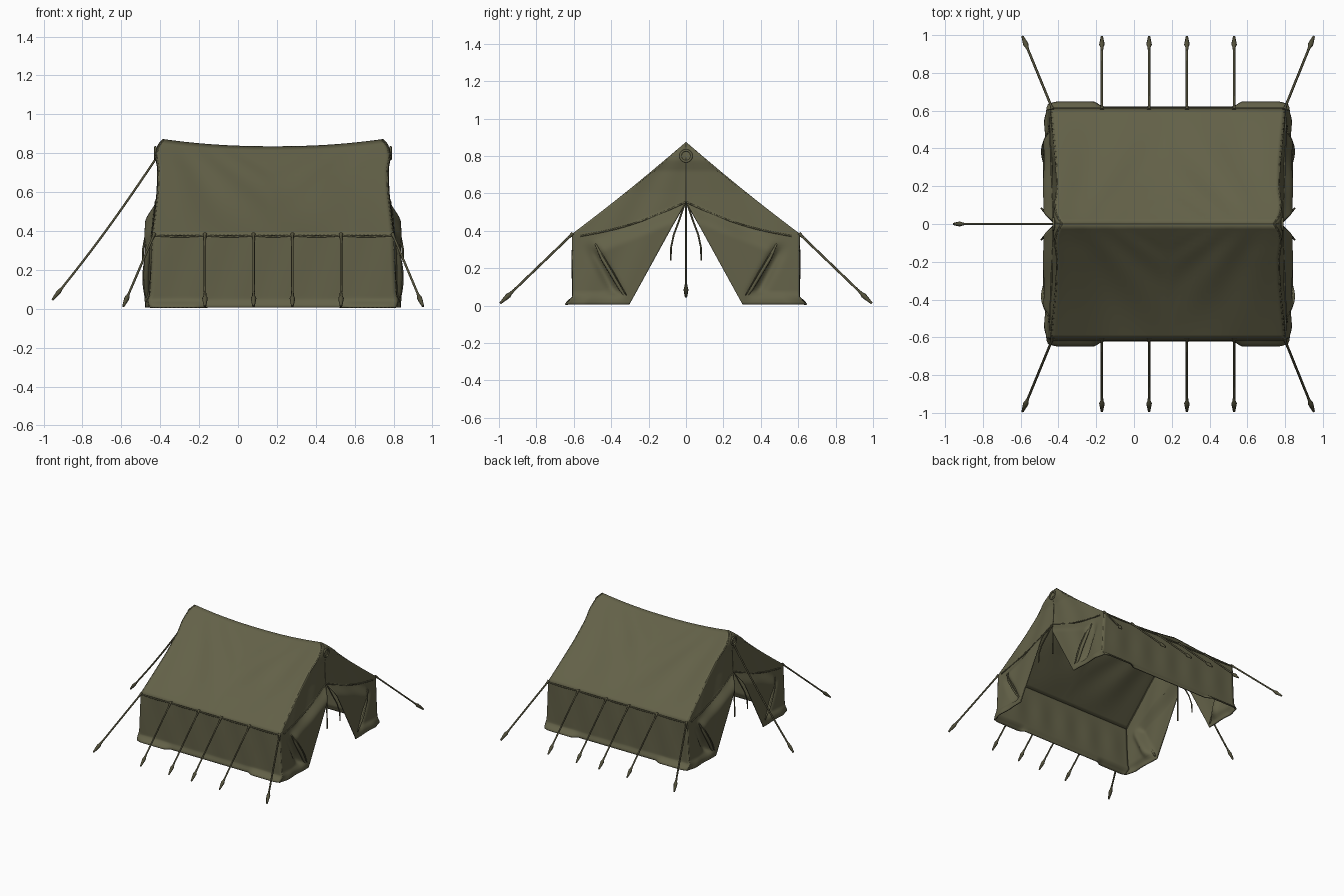
import bpy, bmesh, math
from math import sin, pi, exp

if "Cube" in bpy.data.objects:
    bpy.data.objects.remove(bpy.data.objects["Cube"])

CX = 0.18                      # middle of the tent along the ridge


def material(name, col):
    m = bpy.data.materials.new(name)
    m.diffuse_color = (*col, 1)
    m.use_nodes = True
    m.node_tree.nodes["Principled BSDF"].inputs["Base Color"].default_value = m.diffuse_color
    return m


CANVAS = material("olive canvas", (0.125, 0.120, 0.065))
ROPE = material("dark olive rope", (0.085, 0.080, 0.043))


def lerp_table(table, v):
    """Piecewise linear lookup in a list of (key, value), keys rising."""
    for (a, p), (b, q) in zip(table, table[1:]):
        if v <= b:
            return p + (q - p) * max(0, (v - a) / (b - a))
    return table[-1][1]


def ramp(v, a, b):
    """Smooth step from 0 at a to 1 at b."""
    t = min(1, max(0, (v - a) / (b - a)))
    return t * t * (3 - 2 * t)


def sheet(name, nu, nv, fn, thick=0.007):
    """Cloth sheet: grid of points fn(u, v) with u, v in 0..1."""
    bm = bmesh.new()
    g = [[bm.verts.new(fn(i / nu, j / nv)) for j in range(nv + 1)] for i in range(nu + 1)]
    for i in range(nu):
        for j in range(nv):
            bm.faces.new((g[i][j], g[i + 1][j], g[i + 1][j + 1], g[i][j + 1]))
    bmesh.ops.remove_doubles(bm, verts=bm.verts, dist=0.0005)
    bmesh.ops.recalc_face_normals(bm, faces=bm.faces)
    me = bpy.data.meshes.new(name)
    bm.to_mesh(me)
    bm.free()
    ob = bpy.data.objects.new(name, me)
    bpy.context.collection.objects.link(ob)
    me.materials.append(CANVAS)
    s = ob.modifiers.new("cloth thickness", "SOLIDIFY")
    s.thickness, s.offset = thick, 0
    bpy.context.view_layer.objects.active = ob
    ob.select_set(True)
    bpy.ops.object.shade_smooth_by_angle(angle=math.radians(50))
    ob.select_set(False)
    return ob


def tube(name, pts, mat, r=0.006):
    """Round cord through points (x, y, z, radius factor)."""
    cu = bpy.data.curves.new(name, "CURVE")
    cu.dimensions = "3D"
    cu.bevel_depth, cu.bevel_resolution, cu.use_fill_caps = r, 1, True
    sp = cu.splines.new("POLY")
    sp.points.add(len(pts) - 1)
    for p, q in zip(sp.points, pts):
        p.co = (*q[:3], 1)
        p.radius = q[3] if len(q) > 3 else 1
    ob = bpy.data.objects.new(name, cu)
    bpy.context.collection.objects.link(ob)
    cu.materials.append(mat)
    return ob


# half length of the tent at each height
HALF = [(0, 0.652), (0.04, 0.65), (0.07, 0.632), (0.2, 0.625), (0.375, 0.618), (0.6, 0.592),
        (0.72, 0.588), (0.78, 0.600), (0.82, 0.594), (0.85, 0.582), (0.87, 0.562)]
# wall offset from y = 0 at each height
WALL = [(0.006, 0.618), (0.025, 0.615), (0.045, 0.604), (0.375, 0.606)]


def roof_yz(t, u):
    """Roof slope: t 0 at ridge to 1 at eave, u -1..1 along the ridge."""
    ridge = 0.833 + 0.037 * abs(u) ** 2.2
    return 0.61 * t, ridge * (1 - t) + 0.378 * t - (0.018 - 0.009 * u * u) * sin(pi * t)


def wall_yz(w, u):
    z = 0.375 * (1 - w) + 0.006 * w
    flare = 0.032 * ramp(abs(u), 0.53, 0.6) * (1 - 0.4 * ramp(abs(u), 0.9, 1)) * max(0, 1 - z / 0.045)
    return lerp_table(WALL, z) + flare, z


def roof_point(t, a, side):
    u = a * 2 - 1
    y, z = roof_yz(t, u)
    half = lerp_table(HALF, roof_yz(t, 1)[1])
    # creases fanning down from the ridge ends
    fan = abs(u) ** 0.5 * sin(11 * (1 - abs(u)) / (t + 0.35) + side) + 0.5 * sin(9 * u - 3 * t + side)
    fold = 0.005 * sin(pi * t) * (1 - u ** 4) * fan
    return CX + u * half, side * (y + fold * 0.6), z + fold


def wall_point(w, a, side):
    u = a * 2 - 1
    y, z = wall_yz(w, u)
    fold = 0.003 * sin(pi * w) * sin(17 * u + side)
    corner = 0.02 * ramp(abs(u), 0.9, 1) * (1 - ramp(z, 0.0, 0.07))
    return CX + u * (lerp_table(HALF, z) - corner), side * (y + fold), z


def opening(z):
    """Inner edge of the doorway at height z."""
    return 0.0 if z > 0.555 else 0.3 * (0.555 - z) / 0.545


def end_point(v, b, end, side):
    """End canvas, from the doorway (b = 0) out to the roof and wall edge."""
    y1, z = roof_yz(v / 0.6, 1) if v < 0.6 else wall_yz((v - 0.6) / 0.4, 1)
    y = opening(z) + (y1 - opening(z)) * b
    out = lerp_table(HALF, z) - 0.02 * ramp(b, 0.7, 1) * (1 - ramp(z, 0.0, 0.07))
    edge = sin(pi * b)
    # door flap pulled outward and tied back, with a tuck along its outer side
    crease = y - (0.3 + 0.2 * z / 0.36)
    hang = ramp(0.55 - 0.4 * y - z, -0.01, 0.09)
    out += hang * (1 - ramp(crease, -0.03, 0.03)) * max(0, 0.656 - out)
    out -= 0.025 * hang * edge * ramp(z, 0.03, 0.1) * exp(-((crease - 0.045) / 0.03) ** 2)
    out += 0.004 * edge * sin(24 * y + 9 * z)
    return CX + end * out, side * y, z


for side, label in ((-1, "front"), (1, "back")):
    sheet(f"roof_{label}", 24, 60, lambda t, a: roof_point(t, a, side))
    sheet(f"wall_{label}", 30, 60, lambda w, a: wall_point(w, a, side))

    # rolled hem under the eave, drooping slightly between the ropes
    hem = []
    stops = [-0.43, -0.17, 0.08, 0.28, 0.53, 0.79]
    for a, b in zip(stops, stops[1:]):
        hem += [(a + (b - a) * k / 6, side * 0.612, 0.377 - 0.006 * sin(pi * k / 6)) for k in range(6)]
    tube(f"eave_hem_{label}", hem + [(0.79, side * 0.612, 0.377)], CANVAS, 0.005)

    # wall guy ropes and corner guy ropes, each thickening into its peg
    lines = [(x, x) for x in (-0.17, 0.08, 0.28, 0.53)] + [(-0.43, -0.59), (0.795, 0.952)]
    for i, (xa, xb) in enumerate(lines):
        def at(f, r):
            return (xa + (xb - xa) * f, side * (0.605 + 0.388 * f), 0.385 - 0.373 * f, r)
        tube(f"guy_rope_{label}_{i}", [at(0, 1.8), at(0.06, 1.1), at(0.8, 1.1)], ROPE)
        tube(f"peg_{label}_{i}", [at(0.79, 0.9), at(0.86, 1.5), at(0.885, 2.4), at(0.92, 2.1),
                                  at(0.96, 1.5), at(1, 1)], ROPE)

    for end, elabel in ((-1, "left"), (1, "right")):
        tag = f"{label}_{elabel}"
        sheet(f"end_canvas_{tag}", 70, 40, lambda v, b: end_point(v, b, end, side))
        # rolled edge of the door flap, tied back to the end wall
        tube(f"door_roll_{tag}", [(CX + end * x, side * y, z, r) for x, y, z, r in (
            (0.645, 0.31, 0.03, 0.4), (0.650, 0.35, 0.09, 1.0), (0.652, 0.395, 0.17, 1.2),
            (0.648, 0.445, 0.25, 1.0), (0.635, 0.485, 0.33, 0.4))], CANVAS, 0.012)
        # loose tail of the rolled flap, narrowing to its tip
        sheet(f"flap_tail_{tag}", 4, 8, lambda p, q: (
            CX + end * (0.645 + 0.027 * p * sin(pi * (0.15 + 0.7 * q))), side * (0.33 + 0.13 * q - 0.015 * p),
            0.07 + 0.22 * q - 0.02 * p), 0.005)
        # drawn seam from the doorway peak to the eave, lying on the canvas
        seam = []
        for k in range(13):
            y = 0.004 + 0.56 * k / 12
            z = 0.552 - 0.18 * k / 12 - 0.025 * sin(pi * k / 12)
            seam.append((CX + end * (lerp_table(HALF, z) + 0.006), side * y, z))
        tube(f"door_seam_{tag}", seam, CANVAS, 0.005)
        # hemmed rake along the roof edge
        rake = []
        for k in range(17):
            y, z = roof_yz(k / 16, 1)
            rake.append((CX + end * (lerp_table(HALF, z) - 0.002), side * y, z - 0.003))
        tube(f"rake_hem_{tag}", rake, CANVAS, 0.006)
        # hanging door tie
        tube(f"door_tie_{tag}", [(CX + end * x, side * y, z) for x, y, z in (
            (0.60, 0.005, 0.55), (0.63, 0.035, 0.46), (0.655, 0.065, 0.38),
            (0.668, 0.08, 0.31), (0.67, 0.082, 0.24))], ROPE, 0.005)

# ridge pole end bosses
for end, elabel in ((-1, "left"), (1, "right")):
    ring = [(CX + end * 0.605, 0.03 * math.cos(k * pi / 8), 0.80 + 0.03 * sin(k * pi / 8)) for k in range(17)]
    tube(f"ridge_ring_{elabel}", ring, CANVAS, 0.007)

# long guy rope from the left end of the ridge
A, B = (-0.42, 0, 0.775), (-0.955, 0, 0.045)


def ridge_at(f, r):
    sag = 0.02 * sin(pi * f)
    return (A[0] + (B[0] - A[0]) * f, 0, A[2] + (B[2] - A[2]) * f - sag, r)


tube("ridge_rope", [ridge_at(k / 10, 1.1) for k in range(10)], ROPE)
tube("ridge_peg", [ridge_at(f, r) for f, r in ((0.89, 0.9), (0.92, 1.6), (0.94, 2.2), (0.97, 1.7), (1, 1))], ROPE)
